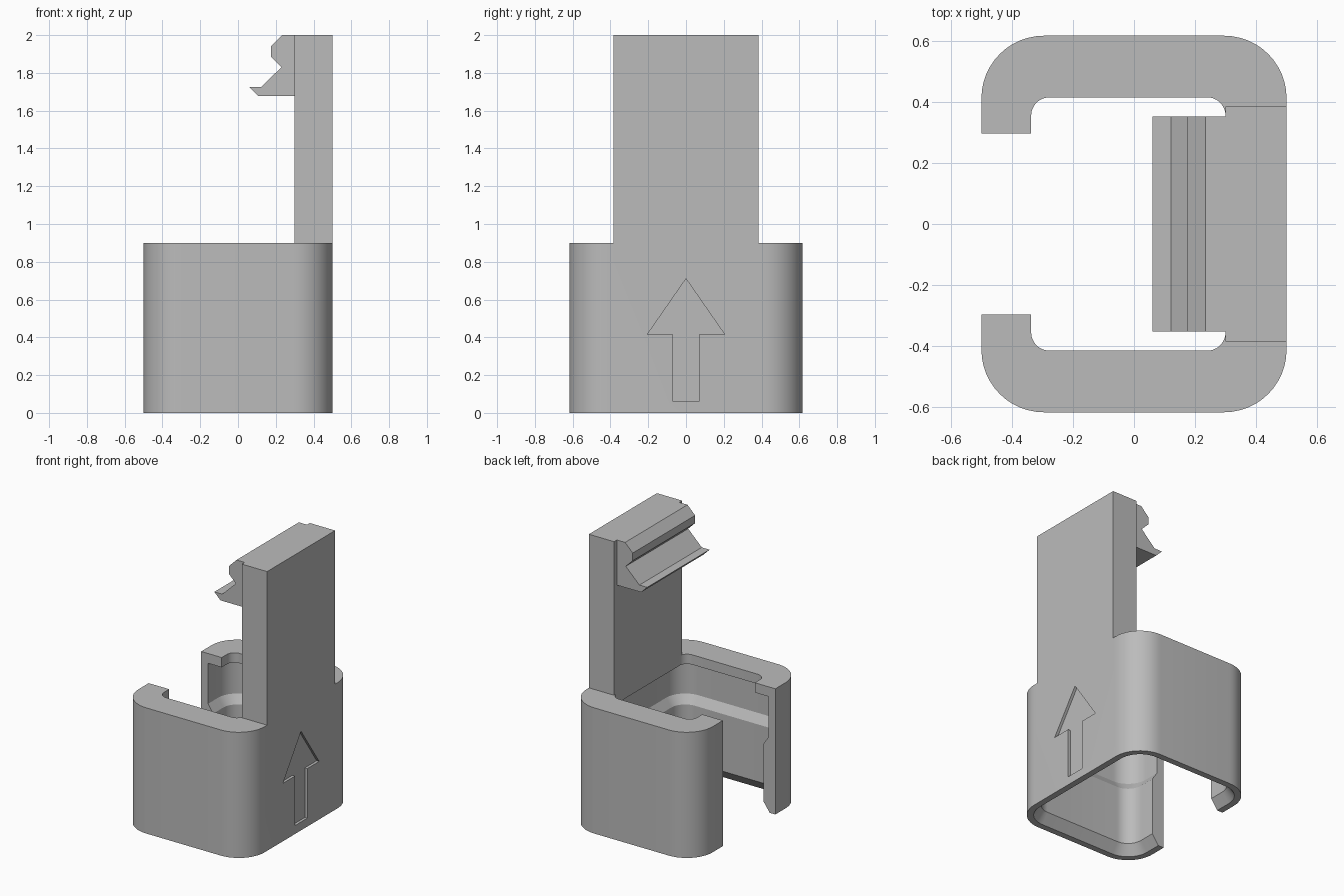
import bpy, bmesh, math

if "Cube" in bpy.data.objects:
    bpy.data.objects.remove(bpy.data.objects["Cube"])

grey = bpy.data.materials.new("light grey plastic")
grey.diffuse_color = (0.5, 0.5, 0.5, 1)
grey.use_nodes = True
grey.node_tree.nodes["Principled BSDF"].inputs["Base Color"].default_value = grey.diffuse_color


def loft(name, rings):
    """Closed solid through a stack of rings with equal point counts."""
    bm = bmesh.new()
    loops = [[bm.verts.new(p) for p in ring] for ring in rings]
    n = len(loops[0])
    for a, b in zip(loops, loops[1:]):
        for i in range(n):
            j = (i + 1) % n
            bm.faces.new((a[i], a[j], b[j], b[i]))
    bm.faces.new(loops[0][::-1])
    bm.faces.new(loops[-1])
    bmesh.ops.recalc_face_normals(bm, faces=bm.faces)
    mesh = bpy.data.meshes.new(name)
    bm.to_mesh(mesh)
    bm.free()
    mesh.materials.append(grey)
    obj = bpy.data.objects.new(name, mesh)
    bpy.context.collection.objects.link(obj)
    return obj


def rounded(x0, x1, hy, r, z, seg=12):
    """Rounded rectangle ring at height z."""
    pts = []
    corners = [(x1 - r, hy - r), (x0 + r, hy - r), (x0 + r, r - hy), (x1 - r, r - hy)]
    for k, (cx, cy) in enumerate(corners):
        for i in range(seg + 1):
            a = math.pi / 2 * (k + i / seg)
            pts.append((cx + r * math.cos(a), cy + r * math.sin(a), z))
    return pts


def box(name, x0, x1, hy, z0, z1):
    return loft(name, [[(x0, -hy, z), (x1, -hy, z), (x1, hy, z), (x0, hy, z)]
                       for z in (z0, z1)])


def combine(target, other, operation):
    mod = target.modifiers.new(operation.title(), 'BOOLEAN')
    mod.operation = operation
    mod.solver = 'EXACT'
    mod.object = other
    bpy.context.view_layer.objects.active = target
    bpy.ops.object.modifier_apply(modifier=mod.name)
    bpy.data.objects.remove(other)


# Outer sleeve
clip = loft("clip_body", [rounded(-0.5, 0.5, 0.617, 0.205, z) for z in (0, 0.9)])

# Upright tongue rising from the sleeve's flat side
combine(clip, box("tongue", 0.3, 0.5, 0.385, 0.86, 2.0), 'UNION')

# Snap hook across the top of the tongue
hook_profile = [(0.36, 2.0), (0.235, 2.0), (0.175, 1.94), (0.175, 1.885), (0.23, 1.83),
                (0.122, 1.725), (0.06, 1.725), (0.108, 1.677), (0.36, 1.677)]
hook = loft("hook", [[(x, y, z) for x, z in hook_profile] for y in (-0.353, 0.353)])
combine(clip, hook, 'UNION')

# Cavity: lead-in chamfer, thick lower wall, thin upper wall
wall = [(-0.02, 0.03), (0.07, 0.095), (0.48, 0.095), (0.54, 0.055), (0.83, 0.055)]
rings = [rounded(t - 0.5, 0.5 - t, 0.617 - t, 0.205 - t, z) for z, t in wall]
combine(clip, loft("cavity", rings), 'DIFFERENCE')

# Opening through the retaining lip (stops at the tongue's inner face)
lip = [rounded(-0.337, 0.3, 0.415, 0.06, z) for z in (0.78, 0.95)]
combine(clip, loft("lip_opening", lip), 'DIFFERENCE')

# Open side between the two arms
combine(clip, box("side_gap", -0.6, -0.25, 0.297, -0.1, 1.0), 'DIFFERENCE')

# Engraved direction arrow
half = [(0.07, 0.06), (0.07, 0.415), (0.205, 0.415)]
arrow = half + [(0, 0.71)] + [(-y, z) for y, z in reversed(half)]
combine(clip, loft("arrow", [[(x, y, z) for y, z in arrow] for x in (0.48, 0.55)]), 'DIFFERENCE')

# Smooth rounded corners, crisp edges
bpy.ops.object.select_all(action='DESELECT')
clip.select_set(True)
bpy.context.view_layer.objects.active = clip
bpy.ops.object.shade_smooth_by_angle(angle=math.radians(25))
